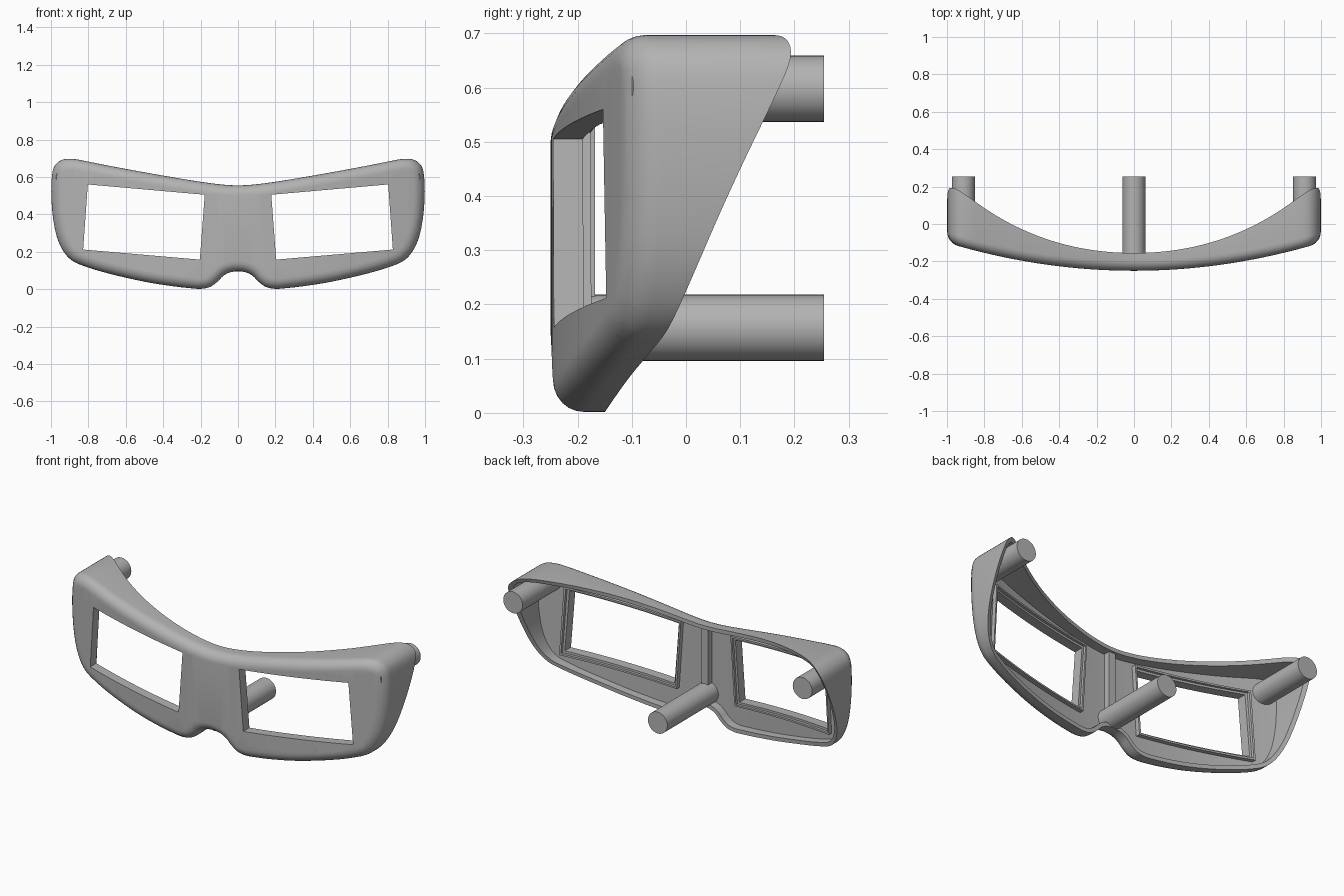
import bpy, bmesh, math
from mathutils import Vector

cube = bpy.data.objects.get("Cube")
if cube:
    bpy.data.objects.remove(cube, do_unlink=True)

grey = bpy.data.materials.new("plain grey")
grey.use_nodes = True
grey.diffuse_color = (0.45, 0.45, 0.45, 1)
grey.node_tree.nodes["Principled BSDF"].inputs["Base Color"].default_value = grey.diffuse_color


def finish(name, bm, angle=35):
    """Turn a bmesh into a smooth shaded grey object."""
    bmesh.ops.recalc_face_normals(bm, faces=bm.faces)
    mesh = bpy.data.meshes.new(name)
    bm.to_mesh(mesh)
    bm.free()
    mesh.materials.append(grey)
    ob = bpy.data.objects.new(name, mesh)
    bpy.context.collection.objects.link(ob)
    bpy.ops.object.select_all(action='DESELECT')
    ob.select_set(True)
    bpy.context.view_layer.objects.active = ob
    bpy.ops.object.shade_smooth_by_angle(angle=math.radians(angle))
    return ob


# Right half of the mask outline (x, z), top centre to nose bridge
HALF = [(0, .555), (.1, .561), (.25, .582), (.5, .625), (.7, .662), (.82, .686),
        (.89, .697), (.945, .69), (.983, .655), (.996, .59), (.998, .5), (.99, .39),
        (.97, .285), (.935, .205), (.89, .155), (.83, .126), (.7, .086), (.5, .04),
        (.35, .016), (.26, .006), (.2, .002), (.15, .012), (.11, .04), (.08, .07),
        (.045, .089), (0, .095)]
WINDOW = [(.178, .505), (.803, .56), (.828, .212), (.204, .158)]
WALL, FILLET, STEPS = .022, .055, 6


def smooth_loop(pts, n=4):
    pts = [Vector(p) for p in pts]
    out = []
    for i in range(len(pts)):
        a, b, c, d = (pts[(i + k) % len(pts)] for k in (-1, 0, 1, 2))
        chord = (c - b).length
        m1 = (c - a) * chord / ((c - b).length + (b - a).length)
        m2 = (d - b) * chord / ((d - c).length + (c - b).length)
        for j in range(n):
            t = j / n
            out.append(b * (2*t**3 - 3*t**2 + 1) + m1 * (t**3 - 2*t**2 + t)
                       + c * (3*t**2 - 2*t**3) + m2 * (t**3 - t**2))
    return out


outline = smooth_loop(HALF + [(-x, z) for x, z in HALF[-2:0:-1]])


def inset(d):
    res = []
    for i, p in enumerate(outline):
        t = (outline[(i + 1) % len(outline)] - outline[i - 1]).normalized()
        res.append(p + Vector((t.y, -t.x)) * d)
    return res


def window(side, d):
    signs = [(-1, 1), (1, 1), (1, -1), (-1, -1)]
    return [((x + sx * d) * side, z + sz * d) for (x, z), (sx, sz) in zip(WINDOW, signs)]


def front_y(x):
    return -.25 + .15 * x * x


def back_y(x, z):
    return -.155 + x * x * (.12 + .17 * z + .3 * z * z)


# Mask shell: built flat from rings, then bent to the face curve
bm = bmesh.new()


def ring(pts, y):
    return [bm.verts.new((x, y, z)) for x, z in pts]


def skin(rings):
    for a, b in zip(rings, rings[1:]):
        for i in range(len(a)):
            j = (i + 1) % len(a)
            bm.faces.new((a[i], a[j], b[j], b[i]))


def cap(loops):
    edges = [bm.edges.get((r[i - 1], r[i])) for r in loops for i in range(len(r))]
    bmesh.ops.triangle_fill(bm, edges=edges, use_beauty=True, normal=(0, -1, 0))


REAR = 1  # marker depth for the rear edge
PLATE = .045
shell = []
for k in range(STEPS + 1):
    a = math.pi / 2 * k / STEPS
    shell.append(ring(inset(FILLET * (1 - math.sin(a))), FILLET * (1 - math.cos(a))))
shell += [ring(outline, REAR), ring(inset(WALL), REAR), ring(inset(WALL), PLATE)]
skin(shell)
fronts, backs = [shell[0]], [shell[-1]]
for side in (1, -1):
    # Window opening with a stepped lens rim behind it
    steps = [(0, 0), (0, .055), (.012, .055), (.012, .07), (.022, .07), (.022, PLATE)]
    rings = [ring(window(side, d), y) for d, y in steps]
    skin(rings)
    fronts.append(rings[0])
    backs.append(rings[-1])
cap(fronts)
cap(backs)
for i in range(-24, 25):
    bmesh.ops.bisect_plane(bm, geom=bm.verts[:] + bm.edges[:] + bm.faces[:], dist=1e-5,
                           plane_co=(i * .04, 0, 0), plane_no=(1, 0, 0))
for v in bm.verts:
    x, y, z = v.co
    v.co.y = back_y(x, z) if y > .5 else front_y(x) + y
finish("mask_shell", bm)

# Upright rib behind the nose
bm = bmesh.new()
bmesh.ops.create_cube(bm, size=1)
for v in bm.verts:
    v.co = (v.co.x * .04, -.188 + v.co.y * .04, .325 + v.co.z * .42)
finish("centre_rib", bm)


# Mounting posts
def post(name, x, z, y0, y1=.255, r=.061):
    bm = bmesh.new()
    bmesh.ops.create_cone(bm, cap_ends=True, segments=40, radius1=r, radius2=r, depth=y1 - y0)
    for v in bm.verts:
        v.co = (x + v.co.x, (y0 + y1) / 2 + v.co.z, z + v.co.y)
    finish(name, bm)


post("centre_post", 0, .157, -.215)
post("left_post", .912, .598, -.1)
post("right_post", -.912, .598, -.1)
